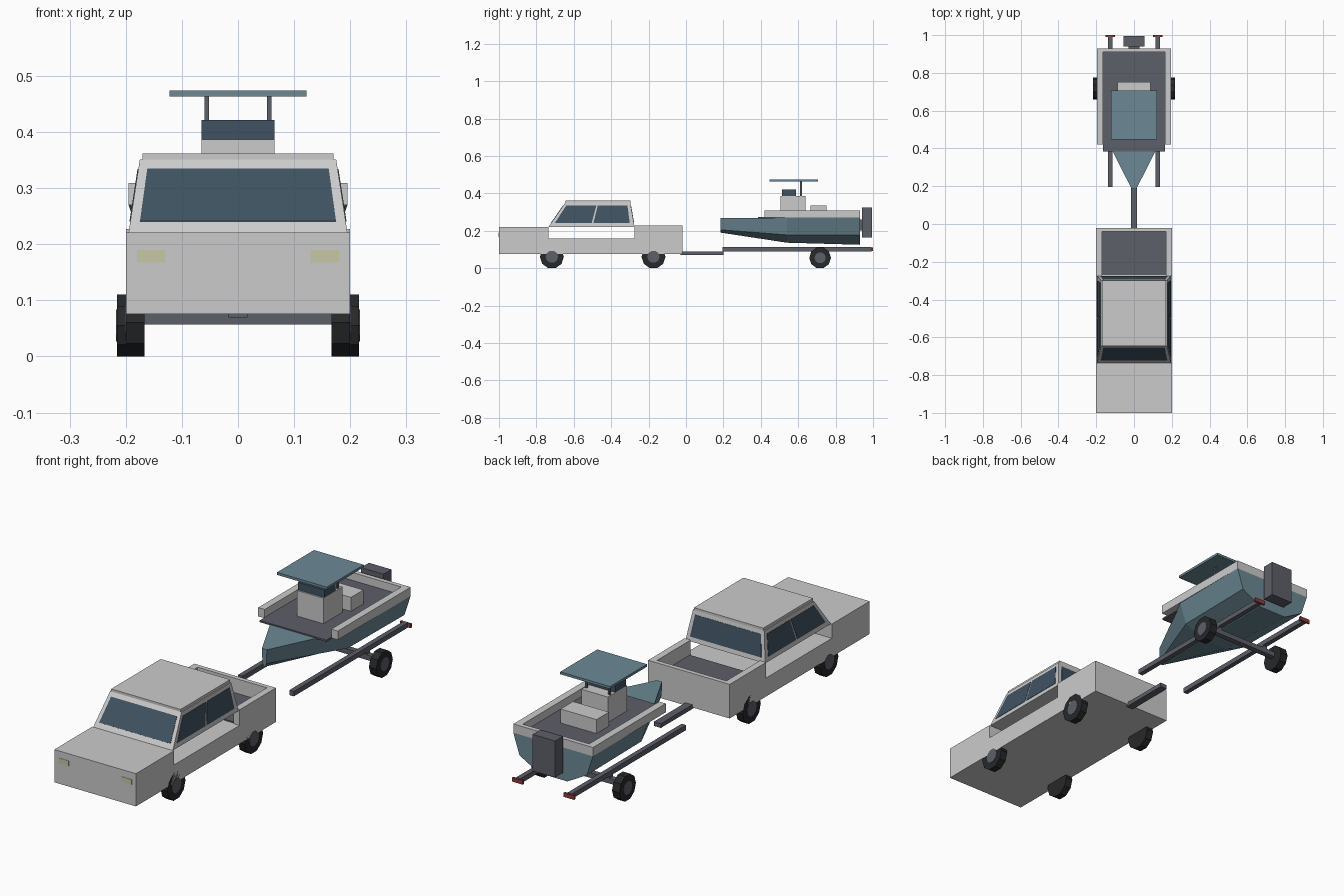
import bpy, math
from mathutils import Vector

if "Cube" in bpy.data.objects:
    bpy.data.objects.remove(bpy.data.objects["Cube"])


def material(name, rgb):
    m = bpy.data.materials.new(name)
    m.diffuse_color = (*rgb, 1)
    m.use_nodes = True
    m.node_tree.nodes["Principled BSDF"].inputs["Base Color"].default_value = m.diffuse_color
    return m


DARK = material("dark_grey", (.11, .115, .14))
TYRE = material("tyre_black", (.02, .021, .023))
GLASS = material("tinted_glass", (.05, .085, .12))
TEAL = material("teal", (.15, .25, .30))
LAMP = material("headlight", (.57, .57, .38))
RED = material("tail_red", (.3, .04, .05))


def mesh(name, verts, faces, mat=None):
    me = bpy.data.meshes.new(name)
    me.from_pydata(verts, [], faces)
    ob = bpy.data.objects.new(name, me)
    bpy.context.collection.objects.link(ob)
    if mat:
        me.materials.append(mat)
    return ob


def loft(name, rings, mat=None):
    """Join rings of equal point count and cap both ends."""
    n = len(rings[0])
    verts = [p for r in rings for p in r]
    faces = [tuple(range(n))[::-1], tuple(range(len(verts) - n, len(verts)))]
    for i in range(len(rings) - 1):
        for j in range(n):
            a, b = i * n + j, i * n + (j + 1) % n
            faces.append((a, b, b + n, a + n))
    return mesh(name, verts, faces, mat)


def rect(x0, x1, y0, y1, z):
    return [(x0, y0, z), (x1, y0, z), (x1, y1, z), (x0, y1, z)]


def box(name, x, y, z, mat=None):
    return loft(name, [rect(*x, *y, z[0]), rect(*x, *y, z[1])], mat)


def pair(name, x, y, z, mat=None):
    box(name + "_right", x, y, z, mat)
    box(name + "_left", (-x[1], -x[0]), y, z, mat)


def wheel(name, side, x0, x1, y, r):
    zc = r * math.cos(math.pi / 10)

    def disc(x, rad):
        return [(side * x, y + rad * math.cos(math.tau * i / 10) * side,
                 zc + rad * math.sin(math.tau * i / 10)) for i in range(10)]
    loft(name + "_tyre", [disc(x0, r), disc(x1, r)], TYRE)
    loft(name + "_hub", [disc(x1 - .01, r * .52), disc(x1 + .0015, r * .52)], DARK)


# Truck body: floor, hood and open bed
box("truck_lower_body", (-.2, .2), (-1, -.02), (.076, .158))
box("truck_hood", (-.2, .2), (-1, -.735), (.158, .221))
pair("bed_side", (.17, .2), (-.275, -.02), (.158, .227))
box("tailgate", (-.17, .17), (-.04, -.02), (.158, .227))
box("bed_floor", (-.17, .17), (-.27, -.04), (.158, .163), DARK)
pair("headlight", (.129, .18), (-1.0015, -.99), (.167, .19), LAMP)

# Cabin with roof
low = rect(-.195, .195, -.735, -.275, .221)
high = rect(-.175, .175, -.645, -.298, .351)
loft("cabin", [low, high])
box("cabin_roof", (-.17, .17), (-.645, -.298), (.351, .362))


def window(name, side, u0, u1, v0=.15, v1=.87):
    """Thin glass panel lying on one sloped cabin side."""
    a, b = Vector(low[side]), Vector(low[(side + 1) % 4])
    d, c = Vector(high[side]), Vector(high[(side + 1) % 4])
    pts = [a.lerp(b, u).lerp(d.lerp(c, u), v)
           for u, v in ((u0, v0), (u1, v0), (u1, v1), (u0, v1))]
    n = (b - a).cross(d - a).normalized()
    loft(name, [[p - n * .004 for p in pts], [p + n * .0015 for p in pts]], GLASS)


window("windshield", 0, .045, .955)
window("rear_window", 2, .045, .955)
window("right_front_window", 1, .045, .49)
window("right_rear_window", 1, .51, .95)
window("left_rear_window", 3, .05, .49)
window("left_front_window", 3, .51, .955)

# Wheels of truck and trailer
for s, tag in ((1, "right"), (-1, "left")):
    wheel("truck_front_" + tag, s, .167, .2, -.717, .064)
    wheel("truck_rear_" + tag, s, .167, .2, -.174, .064)
    wheel("trailer_" + tag, s, .18, .216, .717, .058)

# Trailer
box("trailer_tongue", (-.017, .017), (-.03, .2), (.069, .088), DARK)
pair("trailer_rail", (.115, .137), (.195, .993), (.09, .112), DARK)
box("trailer_axle", (-.185, .185), (.705, .73), (.057, .08), DARK)
pair("axle_bracket", (.115, .137), (.705, .73), (.08, .09), DARK)
pair("tail_light", (.1, .152), (.991, 1), (.092, .11), RED)

# Boat hull: hard-chine sections from bow to stern
rings = []
for y, pts in ((.185, ((.012, .267), (.01, .205), (.004, .19))),
               (.54, ((.192, .27), (.16, .178), (.06, .136))),
               (.93, ((.195, .27), (.165, .178), (.07, .125)))):
    rings.append([(x, y, z) for x, z in pts] + [(-x, y, z) for x, z in pts[::-1]])
loft("boat_hull", rings, TEAL)

# Deck and gunwales
box("boat_deck", (-.163, .163), (.385, .915), (.266, .274), DARK)
pair("gunwale", (.163, .195), (.42, .93), (.27, .309))
box("stern_gunwale", (-.163, .163), (.91, .93), (.27, .309))

# Console, seat, canopy and outboard motor
box("console", (-.065, .065), (.505, .64), (.272, .387))
box("console_windscreen", (-.065, .065), (.512, .588), (.387, .421), GLASS)
pair("canopy_post", (.052, .06), (.61, .62), (.38, .465), DARK)
box("canopy", (-.122, .122), (.447, .706), (.463, .474), TEAL)
box("seat", (-.088, .088), (.665, .752), (.272, .336))
box("outboard_motor", (-.055, .055), (.94, .995), (.163, .325), DARK)
box("motor_mount", (-.03, .03), (.925, .945), (.2, .26), DARK)
